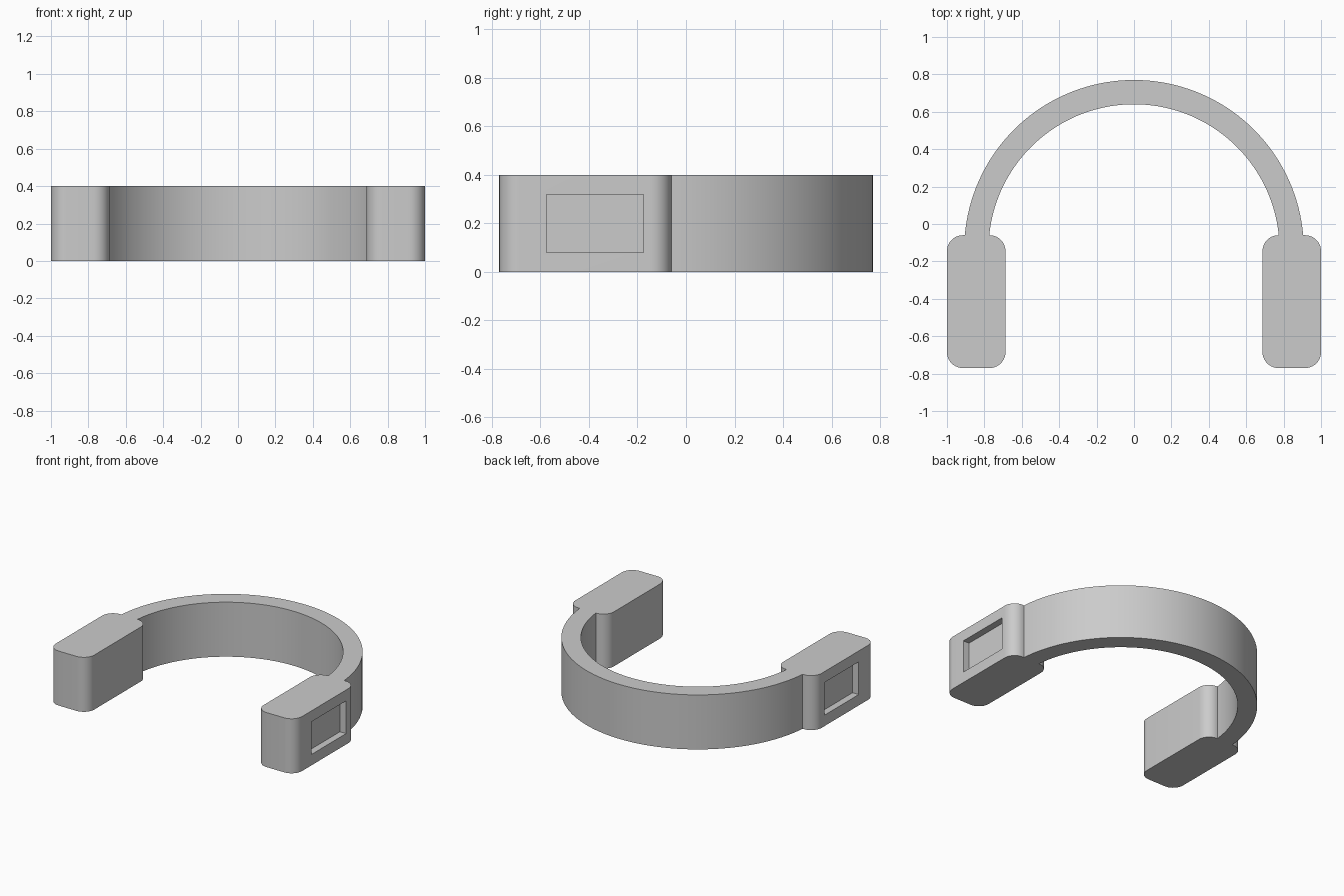
import bpy
import bmesh
from math import asin, cos, sin, pi, radians

HEIGHT = 0.40
PAD_IN, PAD_OUT = 0.687, 1.0          # pad extent across
PAD_FRONT, PAD_BACK = -0.77, -0.06    # pad extent in depth
CORNER = 0.085
BAND_Y = -0.138                       # centre of the band's arc
BAND_OUT, BAND_IN = 0.908, 0.778

old = bpy.data.objects.get("Cube")
if old:
    bpy.data.objects.remove(old, do_unlink=True)

grey = bpy.data.materials.new("plain grey")
grey.use_nodes = True
grey.diffuse_color = (0.6, 0.6, 0.6, 1)
grey.node_tree.nodes["Principled BSDF"].inputs["Base Color"].default_value = (0.6, 0.6, 0.6, 1)


def arc(cx, cy, r, start, end, steps):
    angles = [start + (end - start) * i / steps for i in range(steps + 1)]
    return [(cx + r * cos(a), cy + r * sin(a)) for a in angles]


def extrude_outline(bm, points):
    """Upright prism standing on the ground."""
    base = bm.faces.new([bm.verts.new((x, y, 0)) for x, y in points])
    top = bmesh.ops.extrude_face_region(bm, geom=[base])["geom"]
    for v in top:
        if isinstance(v, bmesh.types.BMVert):
            v.co.z = HEIGHT
    bmesh.ops.recalc_face_normals(bm, faces=bm.faces[:])


def finish(bm, name):
    bmesh.ops.recalc_face_normals(bm, faces=bm.faces[:])
    mesh = bpy.data.meshes.new(name)
    bm.to_mesh(mesh)
    bm.free()
    mesh.materials.append(grey)
    obj = bpy.data.objects.new(name, mesh)
    bpy.context.collection.objects.link(obj)
    bpy.ops.object.select_all(action="DESELECT")
    obj.select_set(True)
    bpy.context.view_layer.objects.active = obj
    bpy.ops.object.shade_smooth_by_angle(angle=radians(30))


# Curved band, both ends cut flat where they meet the pads
def band_arc(r):
    start = asin((PAD_BACK - BAND_Y) / r)
    return arc(0, BAND_Y, r, start, pi - start, 72)


bm = bmesh.new()
extrude_outline(bm, band_arc(BAND_OUT) + band_arc(BAND_IN)[::-1])
finish(bm, "head_band")


# Rounded pads with a rectangular pocket in the outer side
def make_pad(name, side):
    bm = bmesh.new()
    x0, x1 = PAD_IN + CORNER, PAD_OUT - CORNER
    y0, y1 = PAD_FRONT + CORNER, PAD_BACK - CORNER
    outline = []
    for i, (cx, cy) in enumerate([(x1, y1), (x0, y1), (x0, y0), (x1, y0)]):
        outline += arc(cx, cy, CORNER, i * pi / 2, (i + 1) * pi / 2, 10)
    extrude_outline(bm, outline)

    outer = max(bm.faces, key=lambda f: f.calc_center_median().x)
    middle = outer.calc_center_median()
    bmesh.ops.inset_region(bm, faces=[outer], thickness=0.05)
    for v in outer.verts:
        v.co.y = -0.175 if v.co.y > middle.y else -0.575
        v.co.z = 0.32 if v.co.z > middle.z else 0.08
    floor = bmesh.ops.extrude_discrete_faces(bm, faces=[outer])["faces"][0]
    for v in floor.verts:
        v.co.x -= 0.05

    for v in bm.verts:
        v.co.x *= side
    finish(bm, name)


make_pad("left_pad", 1)
make_pad("right_pad", -1)
